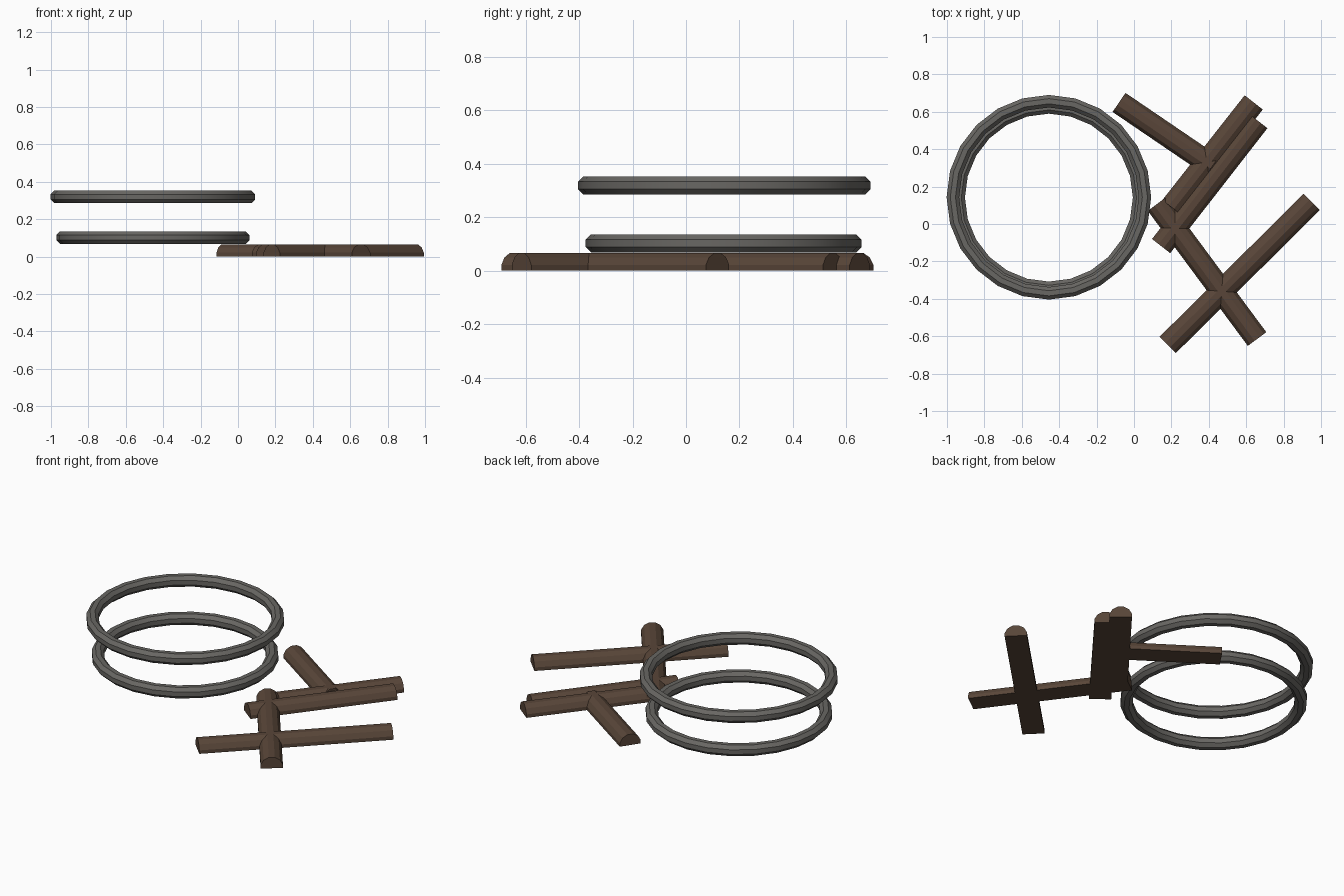
import bpy, bmesh, math
from mathutils import Vector

cube = bpy.data.objects.get("Cube")
if cube:
    bpy.data.objects.remove(cube, do_unlink=True)


def make_material(name, rgb):
    mat = bpy.data.materials.new(name)
    mat.use_nodes = True
    mat.diffuse_color = (*rgb, 1)
    mat.node_tree.nodes["Principled BSDF"].inputs["Base Color"].default_value = (*rgb, 1)
    return mat


wood = make_material("dark_wood", (0.098, 0.060, 0.040))
iron = make_material("grey_iron", (0.140, 0.135, 0.125))


def finish(bm, name, mat):
    bmesh.ops.recalc_face_normals(bm, faces=bm.faces)
    mesh = bpy.data.meshes.new(name)
    bm.to_mesh(mesh)
    bm.free()
    mesh.materials.append(mat)
    obj = bpy.data.objects.new(name, mesh)
    bpy.context.collection.objects.link(obj)
    return obj


def split_log(name, start, end, half_width=0.0615, height=0.066):
    """Log split lengthwise: faceted arch on a flat base."""
    a, b = Vector((*start, 0)), Vector((*end, 0))
    side = (b - a).normalized().cross(Vector((0, 0, 1)))
    radius = half_width / math.cos(math.radians(15))
    arch = [(radius * math.cos(math.radians(t)),
             height - half_width + radius * math.sin(math.radians(t)))
            for t in range(15, 180, 30)]
    profile = [(half_width, 0)] + arch + [(-half_width, 0)]
    bm = bmesh.new()
    face = bm.faces.new([bm.verts.new(a + side * u + Vector((0, 0, z))) for u, z in profile])
    out = bmesh.ops.extrude_face_region(bm, geom=[face], use_keep_orig=True)
    moved = [v for v in out["geom"] if isinstance(v, bmesh.types.BMVert)]
    bmesh.ops.translate(bm, verts=moved, vec=b - a)
    finish(bm, name, wood)


def hoop(name, center, outer, half_height=0.0335, sides=24):
    """Round hoop with an octagonal section."""
    radius = half_height / math.cos(math.pi / 8)
    middle = outer - half_height
    bm = bmesh.new()
    section = []
    for i in range(8):
        t = (i + 0.5) * math.pi / 4
        section.append(bm.verts.new((middle + radius * math.cos(t), 0, radius * math.sin(t))))
    edges = [bm.edges.new((section[i], section[(i + 1) % 8])) for i in range(8)]
    bmesh.ops.spin(bm, geom=section + edges, cent=(0, 0, 0), axis=(0, 0, 1),
                   angle=math.tau, steps=sides, use_merge=True)
    bmesh.ops.remove_doubles(bm, verts=bm.verts, dist=0.0005)
    obj = finish(bm, name, iron)
    obj.location = center
    bpy.ops.object.select_all(action='DESELECT')
    obj.select_set(True)
    bpy.context.view_layer.objects.active = obj
    bpy.ops.object.shade_smooth_by_angle(angle=math.radians(30))


# Scattered split logs
split_log("back_branch_log", (-0.08, 0.65), (0.42, 0.31))
split_log("back_long_log", (0.64, 0.65), (0.20, 0.09))
split_log("middle_long_log", (0.665, 0.55), (0.145, -0.118))
split_log("crossing_log", (0.123, 0.107), (0.658, -0.615))
split_log("front_long_log", (0.95, 0.118), (0.18, -0.647))

# Two loose hoops
hoop("upper_hoop", (-0.455, 0.143, 0.319), 0.547)
hoop("lower_hoop", (-0.455, 0.141, 0.102), 0.516)
